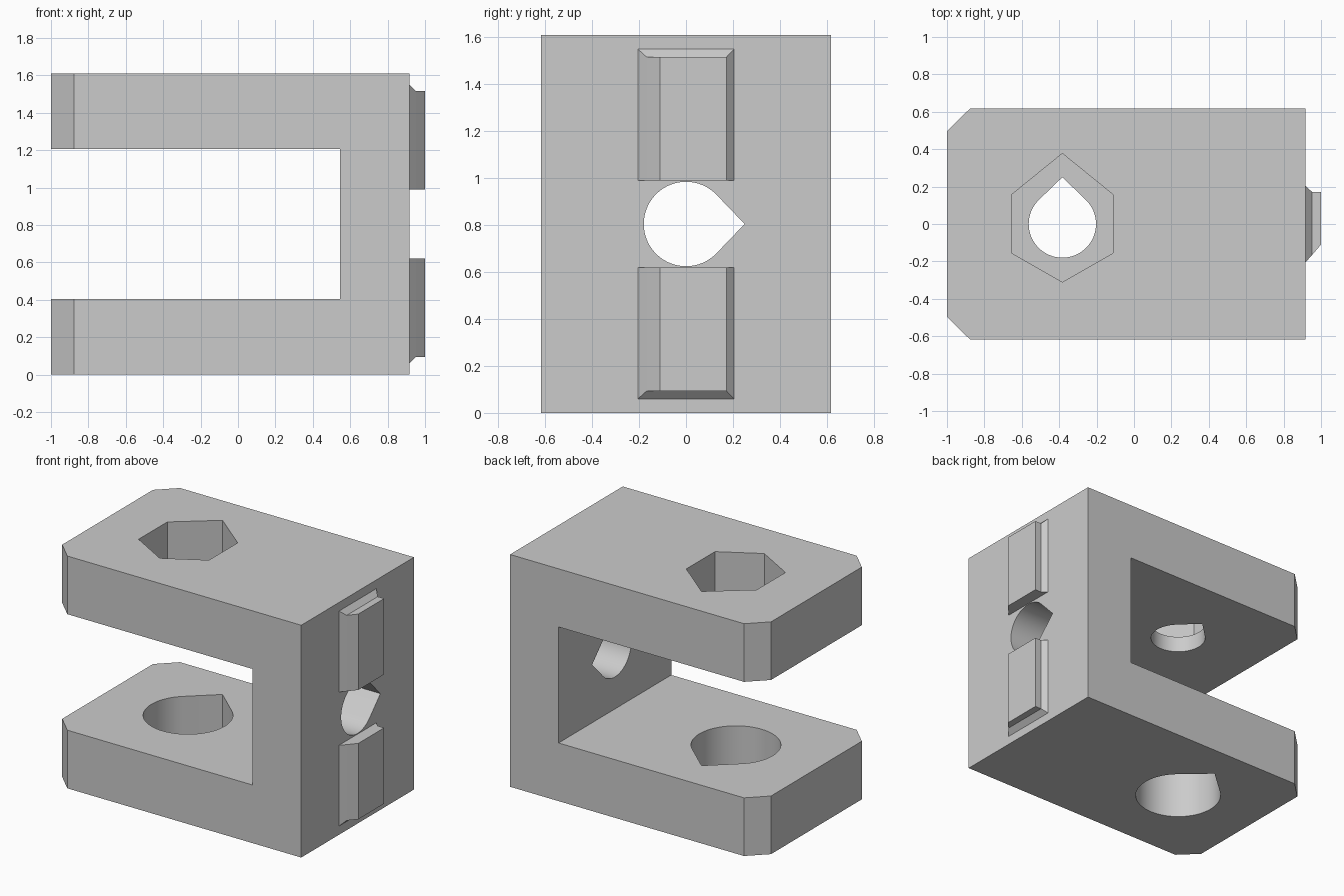
import bpy, bmesh, math
from mathutils import Matrix

if "Cube" in bpy.data.objects:
    bpy.data.objects.remove(bpy.data.objects["Cube"])

HEIGHT, HALF_Y, FACE_X, HOLE_X = 1.61, 0.617, 0.917, -0.383

grey = bpy.data.materials.new("plain_grey")
grey.use_nodes = True
colour = (0.6, 0.6, 0.6, 1)
grey.diffuse_color = colour
grey.node_tree.nodes["Principled BSDF"].inputs["Base Color"].default_value = colour


def loft(name, rings, matrix=None):
    """Solid made from matching closed rings, capped at both ends."""
    bm = bmesh.new()
    loops = [[bm.verts.new(p) for p in ring] for ring in rings]
    for a, b in zip(loops, loops[1:]):
        for i in range(len(a)):
            j = (i + 1) % len(a)
            bm.faces.new((a[i], a[j], b[j], b[i]))
    bm.faces.new(loops[0])
    bm.faces.new(loops[-1])
    if matrix:
        bm.transform(matrix)
    bmesh.ops.recalc_face_normals(bm, faces=bm.faces)
    mesh = bpy.data.meshes.new(name)
    bm.to_mesh(mesh)
    bm.free()
    mesh.materials.append(grey)
    obj = bpy.data.objects.new(name, mesh)
    bpy.context.collection.objects.link(obj)
    return obj


def prism(name, outline, low, high, matrix=None):
    return loft(name, [[(x, y, z) for x, y in outline] for z in (low, high)], matrix)


def teardrop(radius, tip, steps=48):
    """Circle with tangent lines meeting in a point towards +y."""
    start = math.asin(radius / tip)
    sweep = math.pi + 2 * start
    arc = [start - sweep * i / steps for i in range(steps + 1)]
    return [(0, tip)] + [(radius * math.cos(a), radius * math.sin(a)) for a in arc]


# Main block with two chamfered front corners
half = [(FACE_X, HALF_Y), (-0.877, HALF_Y), (-1, 0.497)]
body = prism("clevis_body", half + [(x, -y) for x, y in reversed(half)], 0, HEIGHT)

# Slot between the arms, and the holes
at_hole = Matrix.Translation((HOLE_X, 0, 0))
through_wall = Matrix.Translation((0, 0, HEIGHT / 2)) @ Matrix.Rotation(math.pi / 2, 4, 'Y')
slot = [(-1.2, -0.8), (0.545, -0.8), (0.545, 0.8), (-1.2, 0.8)]
nut = [(0, 0.377), (0.27, 0.158), (0.27, -0.156), (0, -0.31), (-0.27, -0.156), (-0.27, 0.158)]
cutters = [
    prism("slot_cutter", slot, 0.403, 1.207),
    prism("lower_hole_cutter", teardrop(0.282, 0.377), -0.1, 0.6, at_hole),
    prism("upper_hole_cutter", teardrop(0.18, 0.25), 1.0, 1.5, at_hole),
    prism("nut_pocket_cutter", nut, 1.32, 1.8, at_hole),
    prism("wall_hole_cutter", teardrop(0.18, 0.25), 0.4, 1.1, through_wall),
]
for cutter in cutters:
    mod = body.modifiers.new(cutter.name, 'BOOLEAN')
    mod.operation, mod.solver, mod.object = 'DIFFERENCE', 'EXACT', cutter
bpy.context.view_layer.objects.active = body
body.select_set(True)
for cutter in cutters:
    bpy.ops.object.modifier_apply(modifier=cutter.name)
for cutter in cutters:
    bpy.data.objects.remove(cutter)
bpy.ops.object.shade_smooth_by_angle(angle=math.radians(25))

# Keyed rails on the wall: one sloped side, chamfered outer end
sections = [(FACE_X - 0.01, -0.205, 0.205, 1.55), (FACE_X, -0.205, 0.205, 1.55),
            (0.951, -0.167, 0.172, 1.516), (1, -0.11, 0.172, 1.516)]
rings = [[(x, a, 0.99), (x, b, 0.99), (x, b, top), (x, a, top)] for x, a, b, top in sections]
flip = Matrix.Translation((0, 0, HEIGHT)) @ Matrix.Scale(-1, 4, (0, 0, 1))
loft("upper_rail", rings)
loft("lower_rail", rings, flip)
